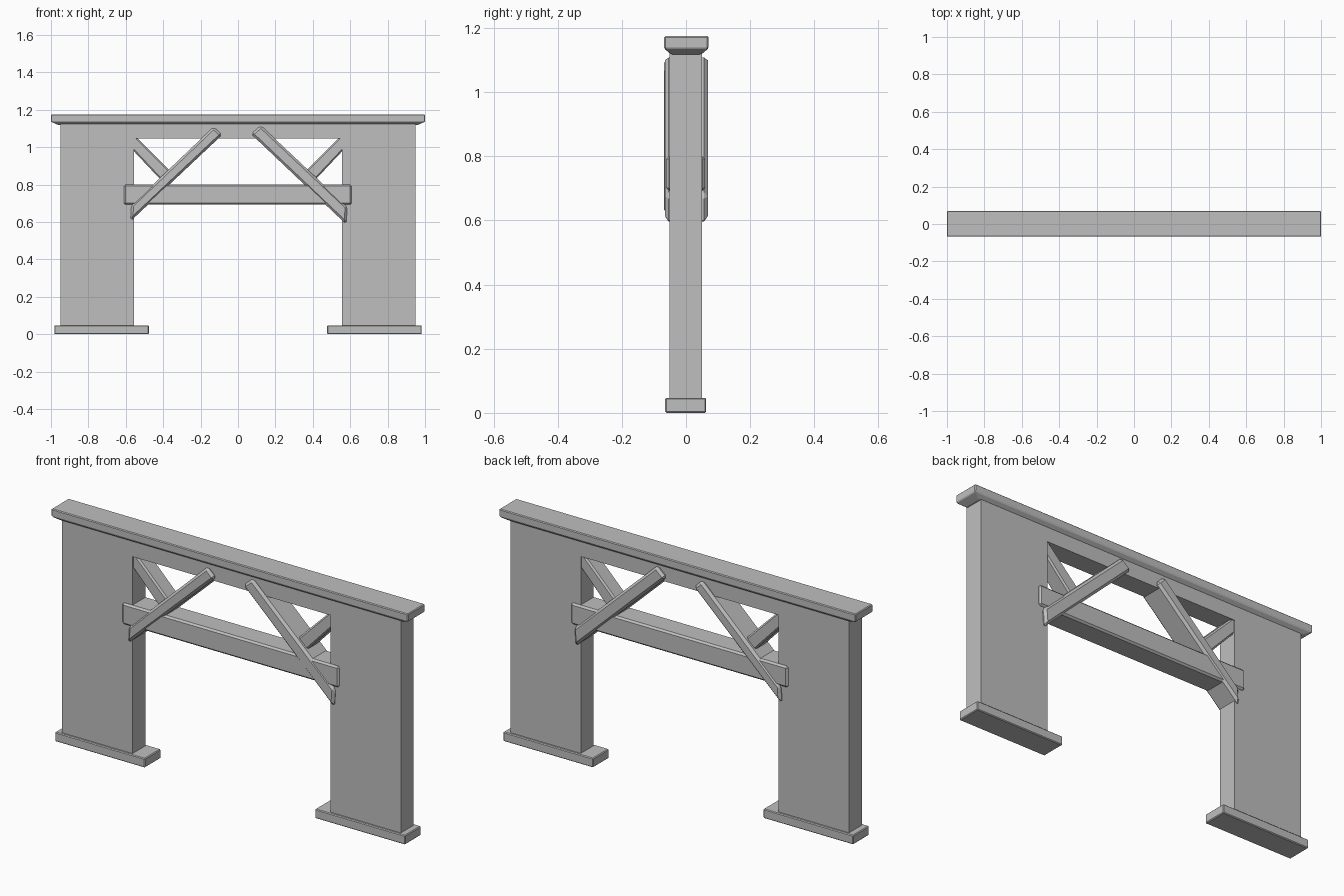
import bpy, bmesh

cube = bpy.data.objects.get("Cube")
if cube:
    bpy.data.objects.remove(cube)

grey = bpy.data.materials.new("plain_grey")
grey.use_nodes = True
colour = (0.52, 0.52, 0.52, 1)
grey.diffuse_color = colour
grey.node_tree.nodes["Principled BSDF"].inputs["Base Color"].default_value = colour


def prism(name, profile, y0, y1, bevel=0):
    """Extrude an x-z outline from y0 to y1, with optional chamfered edges."""
    bm = bmesh.new()
    face = bm.faces.new([bm.verts.new((x, y0, z)) for x, z in profile])
    moved = bmesh.ops.extrude_face_region(bm, geom=[face])["geom"]
    bmesh.ops.translate(bm, vec=(0, y1 - y0, 0),
                        verts=[g for g in moved if isinstance(g, bmesh.types.BMVert)])
    bmesh.ops.recalc_face_normals(bm, faces=bm.faces[:])
    mesh = bpy.data.meshes.new(name)
    bm.to_mesh(mesh)
    bm.free()
    mesh.materials.append(grey)
    obj = bpy.data.objects.new(name, mesh)
    bpy.context.collection.objects.link(obj)
    if bevel:
        mod = obj.modifiers.new("chamfer", "BEVEL")
        mod.width = bevel
        mod.segments = 1
    return obj


def rect(x0, x1, z0, z1):
    return [(x0, z0), (x1, z0), (x1, z1), (x0, z1)]


# Wall with a wide opening
prism("wall", [(-.95, .02), (-.555, .02), (-.555, 1.045), (.555, 1.045),
               (.555, .02), (.95, .02), (.95, 1.13), (-.95, 1.13)], -.052, .05)

# Coping, with its underside tapering in to the wall
cap = prism("coping", rect(-1, 1, 1.118, 1.175), -.068, .07)
bm = bmesh.new()
bm.from_mesh(cap.data)
bottom = min(bm.faces, key=lambda f: f.calc_center_median().z)
side_edges = [e for e in bm.edges if abs(e.verts[0].co.z - e.verts[1].co.z) > .01]
bmesh.ops.bisect_plane(bm, geom=bm.verts[:] + bm.edges[:] + bm.faces[:],
                       plane_co=(0, 0, 1.136), plane_no=(0, 0, 1))
for v in bm.verts:
    if v.co.z < 1.12:
        v.co.x *= .96
        v.co.y *= .68
bm.to_mesh(cap.data)
bm.free()
mod = cap.modifiers.new("chamfer", "BEVEL")
mod.width = .004
mod.segments = 1

# Cross beam
prism("cross_beam", rect(-.61, .607, .692, .80), -.062, .06, .009)

# Mirrored feet, struts and long braces
for side, label in ((-1, "right"), (1, "left")):
    def flip(points):
        return [(side * x, z) for x, z in points]

    prism(label + "_foot", flip(rect(.477, .982, 0, .047)), -.065, .063, .004)
    prism(label + "_strut", flip([(.62, 1.045), (.62, 1.13), (.33, .84), (.38, .79)]),
          -.044, .044, .008)

prism("right_brace", [(-.575, .604), (-.085, 1.065), (-.13, 1.109), (-.57, .69)],
      -.068, .066, .012)
prism("left_brace", [(.578, .588), (.07, 1.07), (.122, 1.116), (.585, .68)],
      -.066, .068, .012)
